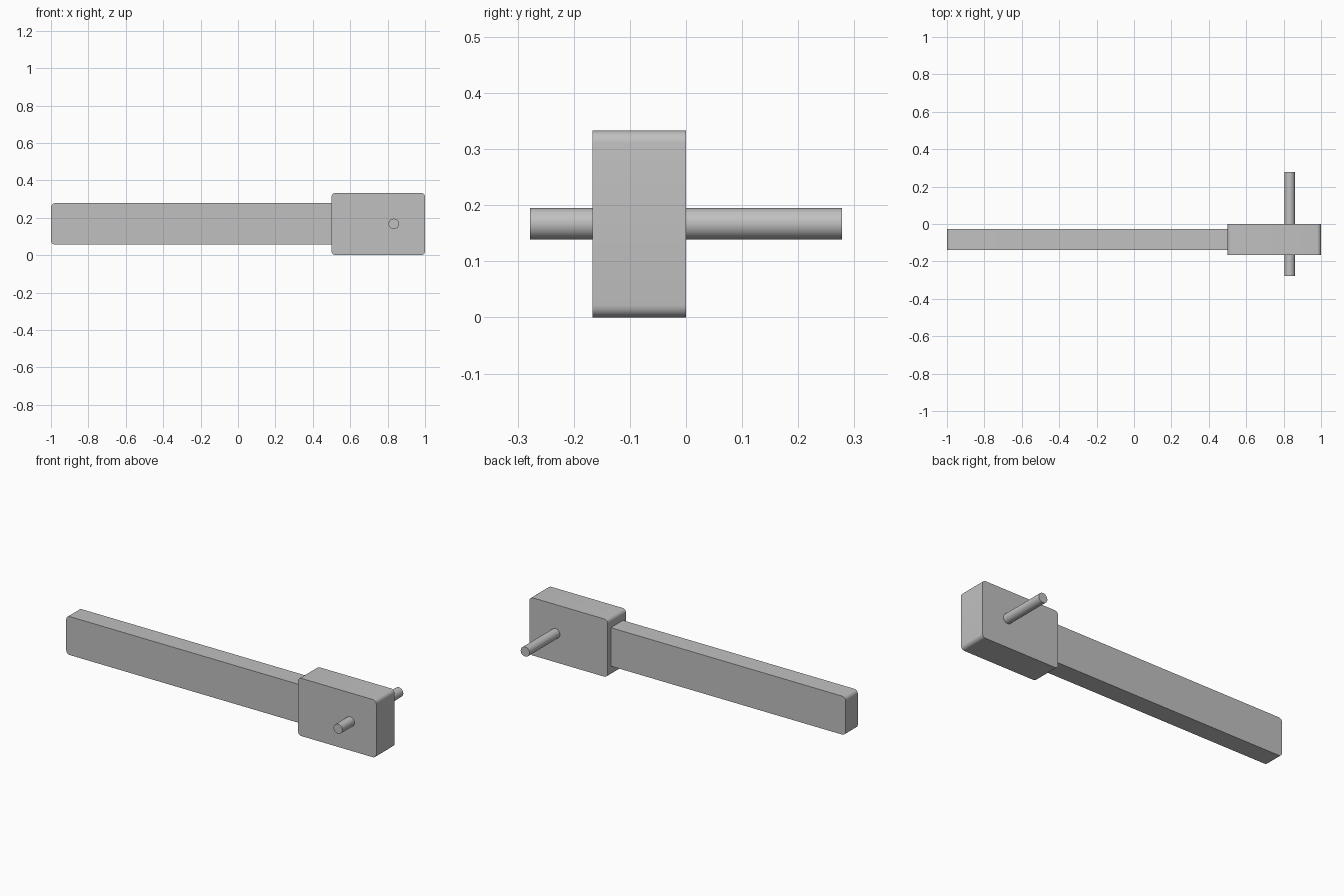
import bpy
import bmesh
import math

cube = bpy.data.objects.get("Cube")
if cube:
    bpy.data.objects.remove(cube, do_unlink=True)

grey = bpy.data.materials.new("plain_grey")
grey.use_nodes = True
grey.diffuse_color = (0.53, 0.53, 0.53, 1)
grey.node_tree.nodes["Principled BSDF"].inputs["Base Color"].default_value = grey.diffuse_color


def finish(name, bm):
    mesh = bpy.data.meshes.new(name)
    bmesh.ops.recalc_face_normals(bm, faces=bm.faces)
    bm.to_mesh(mesh)
    bm.free()
    mesh.materials.append(grey)
    obj = bpy.data.objects.new(name, mesh)
    bpy.context.collection.objects.link(obj)
    bpy.ops.object.select_all(action='DESELECT')
    obj.select_set(True)
    bpy.context.view_layer.objects.active = obj
    bpy.ops.object.shade_smooth_by_angle(angle=math.radians(30))
    return obj


def rounded_bar(name, low, high, radius, rounded):
    """Box whose depthwise edges are rounded where the rule holds."""
    bm = bmesh.new()
    bmesh.ops.create_cube(bm, size=1)
    for v in bm.verts:
        v.co = [a + (b - a) * (c + 0.5) for a, b, c in zip(low, high, v.co)]
    edges = [e for e in bm.edges
             if abs(e.verts[0].co.y - e.verts[1].co.y) > 0.01 and rounded(e.verts[0].co.x)]
    bmesh.ops.bevel(bm, geom=edges, offset=radius, offset_type='OFFSET',
                    segments=6, profile=0.5, affect='EDGES')
    return finish(name, bm)


# Head block, rounded on all four depthwise edges
rounded_bar("head_block", (0.5, -0.167, 0), (1, 0, 0.333), 0.022, lambda x: True)

# Handle, rounded only at its free end
rounded_bar("handle", (-1, -0.139, 0.056), (0.5, -0.028, 0.278), 0.022, lambda x: x < 0)

# Cross pin through the head
bm = bmesh.new()
bmesh.ops.create_cone(bm, cap_ends=True, segments=48, radius1=0.028, radius2=0.028, depth=0.556)
pin = finish("cross_pin", bm)
pin.rotation_euler.x = math.pi / 2
pin.location = (0.833, 0, 0.167)
